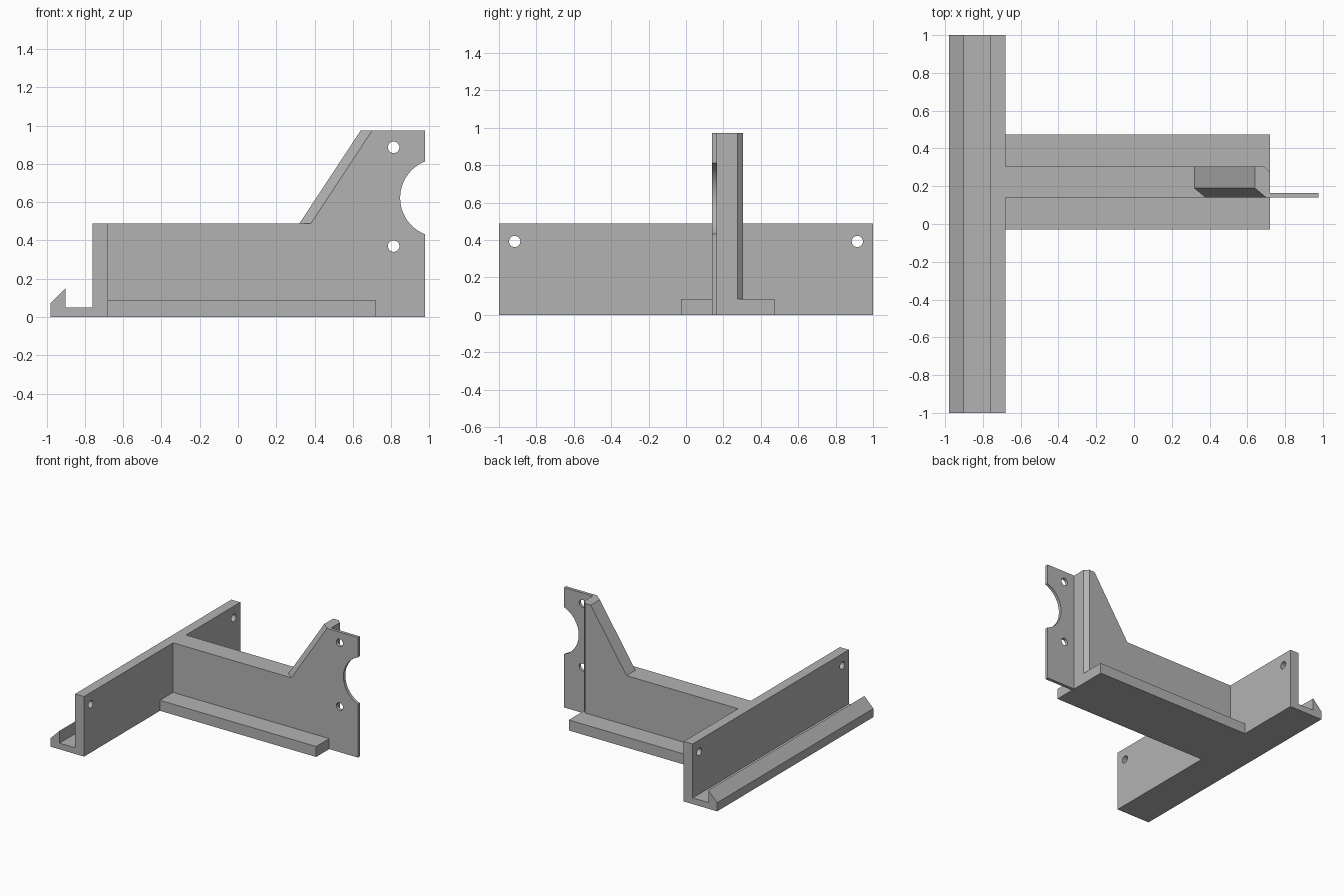
import bpy, bmesh, math
from mathutils import Matrix, Vector

default = bpy.data.objects.get("Cube")
if default:
    bpy.data.objects.remove(default, do_unlink=True)

grey = bpy.data.materials.new("plain grey")
grey.use_nodes = True
colour = (0.45, 0.45, 0.45, 1)
grey.diffuse_color = colour
grey.node_tree.nodes["Principled BSDF"].inputs["Base Color"].default_value = colour


def finish(name, bm):
    bmesh.ops.recalc_face_normals(bm, faces=bm.faces)
    mesh = bpy.data.meshes.new(name)
    bm.to_mesh(mesh)
    bm.free()
    mesh.materials.append(grey)
    obj = bpy.data.objects.new(name, mesh)
    bpy.context.collection.objects.link(obj)
    return obj


def loft(name, start, end):
    """Solid between two matching loops of points."""
    bm = bmesh.new()
    a = [bm.verts.new(p) for p in start]
    b = [bm.verts.new(p) for p in end]
    bm.faces.new(a)
    bm.faces.new(b)
    for i in range(len(a)):
        j = (i + 1) % len(a)
        bm.faces.new((a[i], a[j], b[j], b[i]))
    return finish(name, bm)


def box(name, x, y, z):
    loop = [(x[0], y[0]), (x[1], y[0]), (x[1], y[1]), (x[0], y[1])]
    return loft(name, [(*p, z[0]) for p in loop], [(*p, z[1]) for p in loop])


def cutter(name, centre, radius, axis, length, sides=32):
    bm = bmesh.new()
    turn = Vector((0, 0, 1)).rotation_difference(Vector(axis)).to_matrix().to_4x4()
    bmesh.ops.create_cone(bm, cap_ends=True, segments=sides, radius1=radius,
                          radius2=radius, depth=length,
                          matrix=Matrix.Translation(centre) @ turn)
    obj = finish(name, bm)
    obj.hide_render = True
    return obj


def combine(target, other, operation):
    mod = target.modifiers.new(operation, 'BOOLEAN')
    mod.operation, mod.solver, mod.object = operation, 'EXACT', other
    bpy.context.view_layer.objects.active = target
    bpy.ops.object.modifier_apply(modifier=mod.name)
    bpy.data.objects.remove(other, do_unlink=True)


# Long rail with upright wall, channel and hooked lip
profile = [(-0.98, 0), (-0.68, 0), (-0.68, 0.487), (-0.76, 0.487),
           (-0.76, 0.05), (-0.90, 0.05), (-0.90, 0.15), (-0.98, 0.07)]
bracket = loft("rail_bracket", [(x, -1, z) for x, z in profile],
               [(x, 1, z) for x, z in profile])

# Foot flange under the arm
flange = box("foot_flange", (-0.70, 0.72), (-0.028, 0.473), (0, 0.085))

# Arm web, with one bevelled vertical corner at its far end
front, back, low, high = 0.14, 0.305, 0.487, 0.973
end = [(0.72, front), (0.72, 0.275), (0.69, back)]
loop = [(-0.70, back), (-0.70, front)] + end
web = loft("arm_web", [(x, y, 0.04) for x, y in loop], [(x, y, low) for x, y in loop])

# Sloping riser above the arm, bevelled along its front edge
slope = [(0.32, back), (0.32, 0.19), (0.38, front)]
riser = loft("arm_riser", [(x, y, low) for x, y in slope + end],
             [(x + 0.32, y, high) for x, y in slope] + [(x, y, high) for x, y in end])

# Thin mounting plate at the end of the arm
plate = box("mounting_plate", (0.71, 0.977), (front, 0.165), (0, high))

for part in (flange, web, riser, plate):
    combine(bracket, part, 'UNION')

# Bolt holes and the round notch
for side in (-1, 1):
    combine(bracket, cutter("wall_hole", (-0.72, side * 0.916, 0.392), 0.03,
                            (1, 0, 0), 0.2), 'DIFFERENCE')
for z in (0.37, 0.886):
    combine(bracket, cutter("plate_hole", (0.813, 0.15, z), 0.03,
                            (0, 1, 0), 0.2), 'DIFFERENCE')
combine(bracket, cutter("notch", (1.051, 0.15, 0.622), 0.204, (0, 1, 0), 0.2, 72),
        'DIFFERENCE')

# Merge flat regions and keep hole walls smooth
bm = bmesh.new()
bm.from_mesh(bracket.data)
bmesh.ops.remove_doubles(bm, verts=bm.verts, dist=0.0001)
bmesh.ops.dissolve_limit(bm, angle_limit=math.radians(0.5), verts=bm.verts, edges=bm.edges)
bm.to_mesh(bracket.data)
bm.free()
bpy.ops.object.select_all(action='DESELECT')
bracket.select_set(True)
bpy.context.view_layer.objects.active = bracket
bpy.ops.object.shade_smooth_by_angle(angle=math.radians(30))
